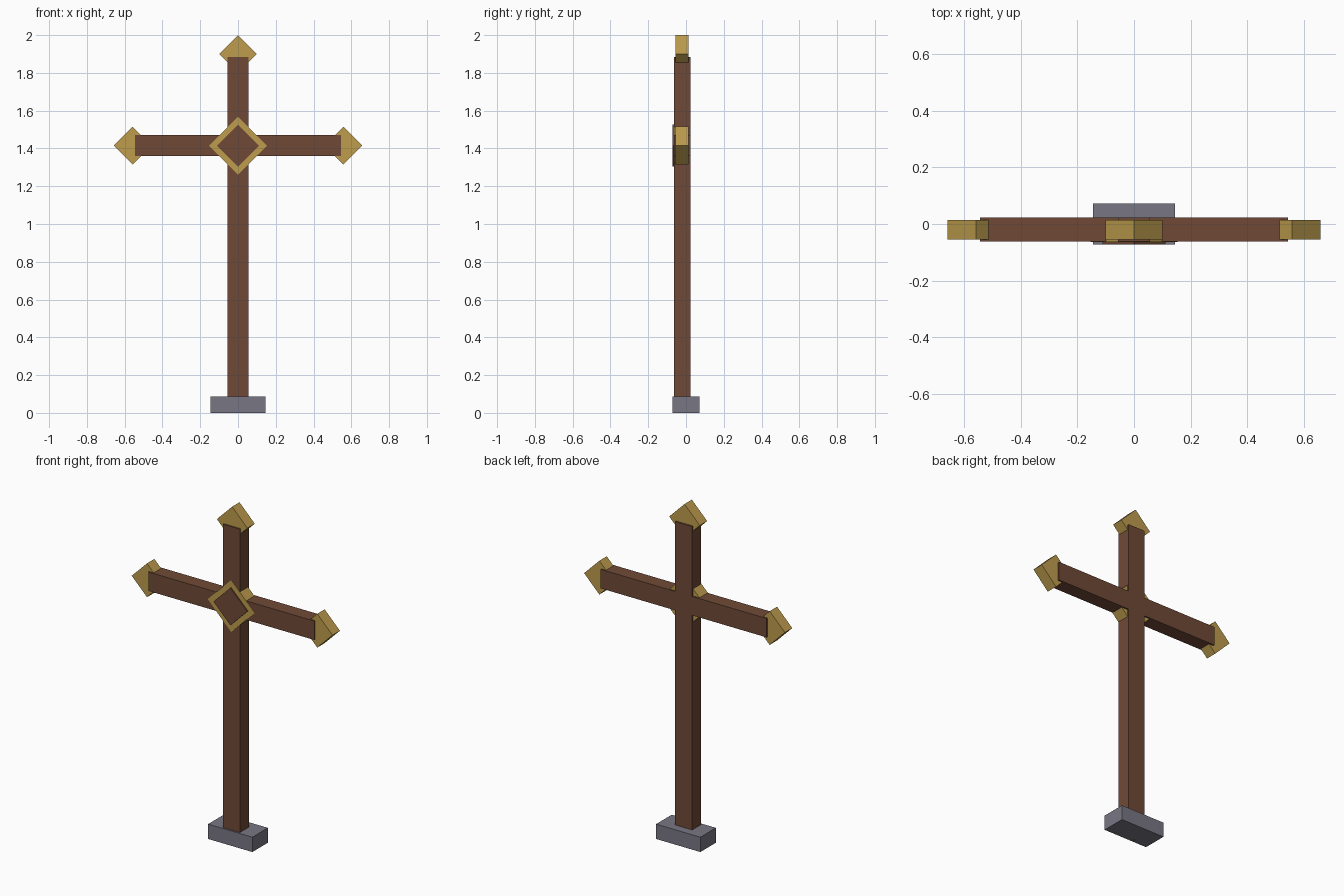
import bpy
from math import pi, sqrt
from mathutils import Matrix

default = bpy.data.objects.get("Cube")
if default:
    bpy.data.objects.remove(default, do_unlink=True)


def material(name, rgb):
    m = bpy.data.materials.new(name)
    m.use_nodes = True
    m.diffuse_color = (*rgb, 1)
    bsdf = m.node_tree.nodes["Principled BSDF"]
    bsdf.inputs["Base Color"].default_value = (*rgb, 1)
    bsdf.inputs["Roughness"].default_value = 0.7
    return m


wood = material("brown_wood", (0.16, 0.068, 0.037))
gold = material("gold", (0.51, 0.335, 0.075))
stone = material("grey_stone", (0.19, 0.185, 0.23))


def box(name, mat, x, y, z, turn=0):
    """Box spanning the given (min, max) ranges, turned about the y axis."""
    spans = (x, y, z)
    centre = [(a + b) / 2 for a, b in spans]
    size = [b - a for a, b in spans]
    bpy.ops.mesh.primitive_cube_add(size=1, location=centre)
    ob = bpy.context.object
    ob.name = ob.data.name = name
    ob.data.transform(Matrix.Rotation(turn, 4, 'Y') @ Matrix.Diagonal((*size, 1)))
    ob.data.materials.append(mat)
    return ob


def diamond(name, mat, x, z, radius, y):
    """Square block standing on its corner; radius is centre to corner."""
    h = radius / sqrt(2)
    return box(name, mat, (x - h, x + h), y, (z - h, z + h), pi / 4)


BEAM_Y = (-0.0625, 0.0225)
CAP_Y = (-0.055, 0.014)
ARM_Z = 1.415

# Base and beams
box("base", stone, (-0.145, 0.145), (-0.0725, 0.0725), (0, 0.088))
box("post", wood, (-0.056, 0.056), BEAM_Y, (0, 1.885))
box("crossbar", wood, (-0.544, 0.544), BEAM_Y, (ARM_Z - 0.056, ARM_Z + 0.056))

# Pointed caps on the three free ends
diamond("top_cap", gold, 0, 1.9, 0.1, CAP_Y)
for side, sign in (("left", 1), ("right", -1)):
    diamond(side + "_cap", gold, sign * 0.558, ARM_Z, 0.1, CAP_Y)

# Centre ornament: gold block with a wooden plate on its front
diamond("centre_block", gold, 0, ARM_Z, 0.154, (-0.064, 0.014))
diamond("centre_plate", wood, 0, ARM_Z, 0.111, (-0.0715, -0.06))
